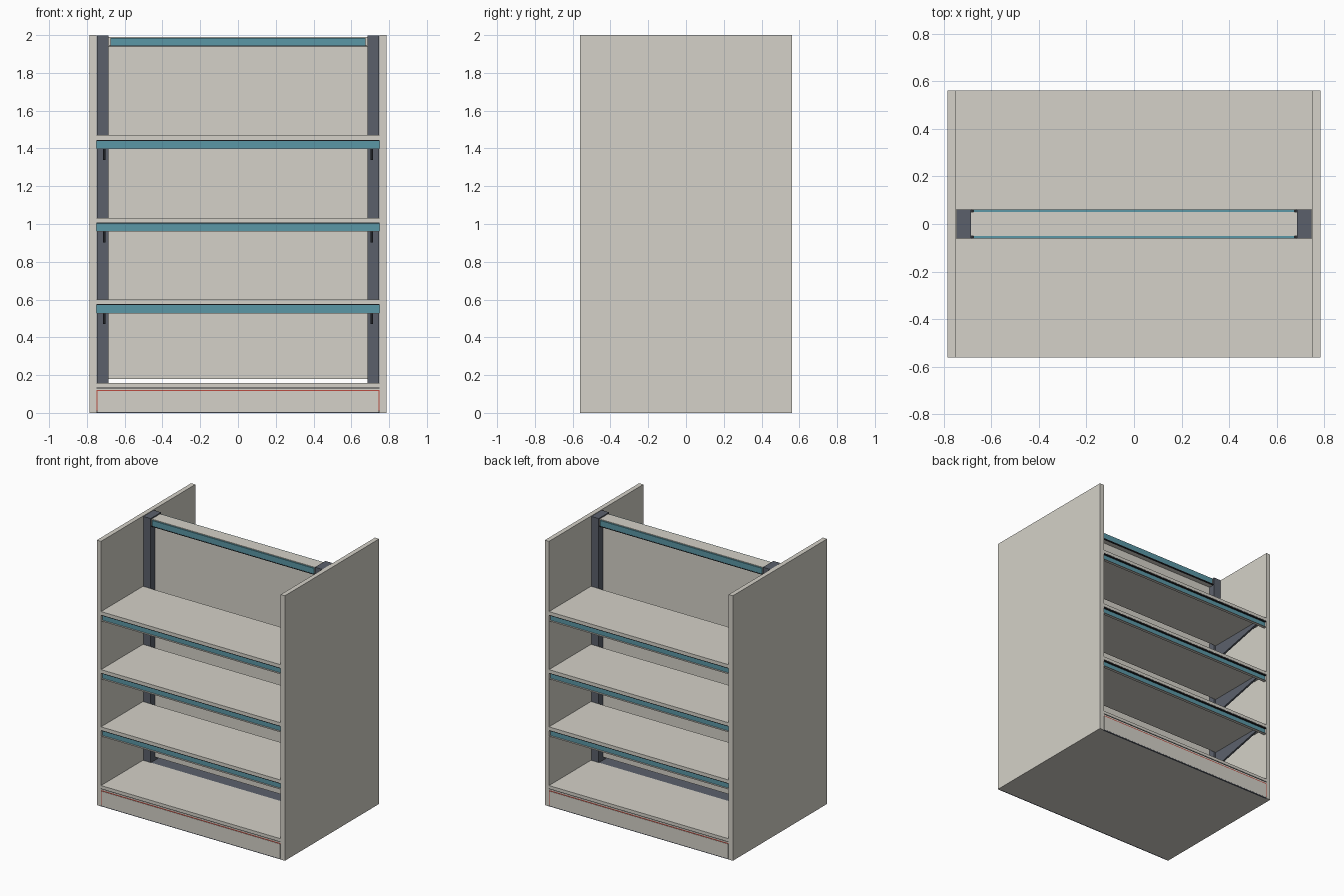
import bpy

cube = bpy.data.objects.get("Cube")
if cube:
    bpy.data.objects.remove(cube, do_unlink=True)


def material(name, rgb):
    m = bpy.data.materials.new(name)
    m.use_nodes = True
    m.diffuse_color = (*rgb, 1)
    m.node_tree.nodes["Principled BSDF"].inputs["Base Color"].default_value = (*rgb, 1)
    return m


BEIGE = material("warm beige", (0.66, 0.64, 0.58))
SLATE = material("slate grey", (0.105, 0.118, 0.148))
TEAL = material("teal", (0.105, 0.31, 0.38))
RED = material("red", (0.50, 0.07, 0.05))
BLACK = material("dark trim", (0.02, 0.022, 0.027))


def mesh_object(name, verts, faces, mat):
    me = bpy.data.meshes.new(name)
    me.from_pydata(verts, [], faces)
    me.materials.append(mat)
    ob = bpy.data.objects.new(name, me)
    bpy.context.collection.objects.link(ob)
    return ob


def prism(name, profile, x0, x1, mat):
    """Extrude a (y, z) profile along x, with outward normals."""
    area = sum(a[0] * b[1] - b[0] * a[1]
               for a, b in zip(profile, profile[1:] + profile[:1]))
    if area < 0:
        profile = profile[::-1]
    n = len(profile)
    verts = [(x, y, z) for x in (x0, x1) for y, z in profile]
    faces = [list(range(n))[::-1], list(range(n, 2 * n))]
    faces += [(i, (i + 1) % n, n + (i + 1) % n, n + i) for i in range(n)]
    return mesh_object(name, verts, faces, mat)


def box(name, x, y, z, mat):
    return prism(name, [(y[0], z[0]), (y[1], z[0]), (y[1], z[1]), (y[0], z[1])],
                 x[0], x[1], mat)


INNER, OUTER, DEPTH, POST = 0.75, 0.785, 0.562, 0.062
SPAN = (-INNER, INNER)

# Side panels and uprights
for s, side in ((-1, "right"), (1, "left")):
    box(f"{side}_side_panel", sorted((s * INNER, s * OUTER)), (-DEPTH, DEPTH), (0, 2), BEIGE)
    box(f"{side}_post", sorted((s * 0.686, s * 0.747)), (-POST, POST), (0.01, 1.998), SLATE)

# Central back panel, bottom beam, top header and floor
box("back_panel", (-0.69, 0.69), (-0.012, 0.012), (0.18, 1.95), BEIGE)
box("bottom_beam", (-0.69, 0.69), (-POST, POST), (0.01, 0.155), SLATE)
box("header", (-0.686, 0.686), (-0.05, 0.05), (1.94, 1.99), BEIGE)
box("floor_plate", SPAN, (-DEPTH + 0.01, DEPTH - 0.01), (0, 0.01), BEIGE)

# Everything repeated on the front and back faces
for s, face in ((-1, "front"), (1, "back")):
    def span(a, b):
        return sorted((s * a, s * b))

    # Header price rail
    box(f"{face}_header_strip", (-0.675, 0.675), span(0.048, 0.060), (1.944, 1.986), TEAL)
    box(f"{face}_header_lip", (-0.684, 0.684), span(0.048, 0.062), (1.939, 1.944), BLACK)

    # Base: red carcass, kick plate with dark foot, and deck
    box(f"{face}_base_carcass", SPAN, span(POST + 0.004, DEPTH - 0.002), (0.01, 0.122), RED)
    box(f"{face}_kick_plate", (-0.745, 0.745), span(DEPTH - 0.02, DEPTH), (0.006, 0.115), BEIGE)
    box(f"{face}_kick_foot", SPAN, span(DEPTH - 0.01, DEPTH - 0.001), (0, 0.006), SLATE)
    box(f"{face}_deck_rail", SPAN, span(POST + 0.004, DEPTH - 0.002), (0.122, 0.130), BEIGE)
    box(f"{face}_deck_seam", SPAN, span(POST + 0.004, DEPTH - 0.004), (0.130, 0.135), BLACK)
    box(f"{face}_deck", SPAN, span(POST, DEPTH), (0.135, 0.157), BEIGE)

    # Shelves with recessed price rails and tapered brackets
    for i, top in enumerate((0.60, 1.032, 1.47), 1):
        box(f"{face}_shelf_{i}", SPAN, span(POST, DEPTH), (top - 0.024, top), BEIGE)
        box(f"{face}_rail_top_lip_{i}", SPAN, span(DEPTH - 0.025, DEPTH - 0.002),
            (top - 0.030, top - 0.024), BLACK)
        box(f"{face}_price_rail_{i}", SPAN, span(DEPTH - 0.025, DEPTH - 0.015),
            (top - 0.070, top - 0.030), TEAL)
        box(f"{face}_rail_bottom_lip_{i}", SPAN, span(DEPTH - 0.025, DEPTH - 0.002),
            (top - 0.073, top - 0.070), BEIGE)
        for x, side in ((-0.708, "right"), (0.708, "left")):
            prism(f"{face}_{side}_bracket_{i}",
                  [(s * POST, top - 0.024), (s * 0.50, top - 0.024),
                   (s * 0.50, top - 0.045), (s * 0.12, top - 0.13),
                   (s * POST, top - 0.13)],
                  x - 0.007, x + 0.007, SLATE)
